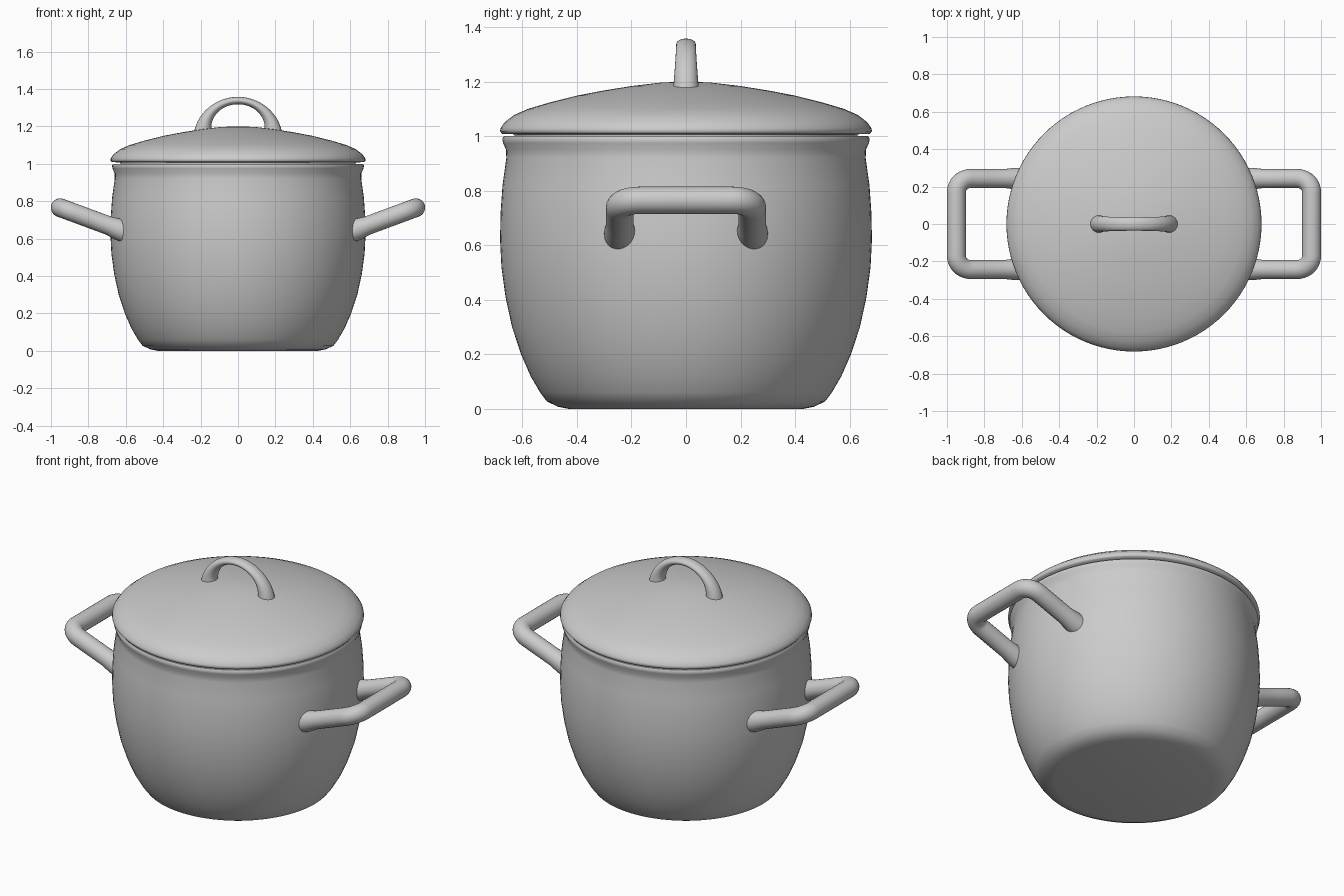
import bpy, bmesh
from math import sin, cos, pi, radians
from mathutils import Vector

cube = bpy.data.objects.get("Cube")
if cube:
    bpy.data.objects.remove(cube, do_unlink=True)

GREY = (0.6, 0.6, 0.6, 1)
metal = bpy.data.materials.new("plain grey")
metal.use_nodes = True
metal.diffuse_color = GREY
metal.node_tree.nodes["Principled BSDF"].inputs["Base Color"].default_value = GREY


def finish(name, bm, angle):
    bmesh.ops.recalc_face_normals(bm, faces=bm.faces)
    mesh = bpy.data.meshes.new(name)
    bm.to_mesh(mesh)
    bm.free()
    mesh.materials.append(metal)
    obj = bpy.data.objects.new(name, mesh)
    bpy.context.collection.objects.link(obj)
    bpy.ops.object.select_all(action='DESELECT')
    obj.select_set(True)
    bpy.context.view_layer.objects.active = obj
    bpy.ops.object.shade_smooth_by_angle(angle=radians(angle))
    return obj


def lathe(name, profile, steps=96):
    """Spin an (r, z) profile around the z axis."""
    bm = bmesh.new()
    verts = [bm.verts.new((r, 0, z)) for r, z in profile]
    edges = [bm.edges.new(pair) for pair in zip(verts, verts[1:])]
    bmesh.ops.spin(bm, geom=verts + edges, cent=(0, 0, 0), axis=(0, 0, 1),
                   angle=2 * pi, steps=steps, use_merge=True)
    bmesh.ops.remove_doubles(bm, verts=bm.verts, dist=0.0001)
    return finish(name, bm, 50)


def sweep(name, path, across, sizes, sides=24):
    """Sweep an ellipse along a flat path; sizes are (in plane, across)."""
    bm = bmesh.new()
    rings = []
    last = len(path) - 1
    for i, (p, (a, b)) in enumerate(zip(path, sizes)):
        tangent = (path[min(i + 1, last)] - path[max(i - 1, 0)]).normalized()
        normal = across.cross(tangent).normalized()
        rings.append([bm.verts.new(p + normal * a * cos(t) + across * b * sin(t))
                      for t in (2 * pi * k / sides for k in range(sides))])
    for r0, r1 in zip(rings, rings[1:]):
        for k in range(sides):
            n = (k + 1) % sides
            bm.faces.new((r0[k], r0[n], r1[n], r1[k]))
    bm.faces.new(rings[0])
    bm.faces.new(rings[-1])
    return finish(name, bm, 60)


# Pot: bellied outer wall, flared lip, inner wall and floor
lathe("pot", [(0, 0), (0.43, 0), (0.47, 0.008), (0.51, 0.027), (0.535, 0.06),
              (0.57, 0.12), (0.605, 0.2), (0.638, 0.3), (0.662, 0.41),
              (0.677, 0.52), (0.682, 0.62), (0.68, 0.72), (0.673, 0.82),
              (0.659, 0.92), (0.66, 0.95), (0.671, 0.975), (0.674, 0.99),
              (0.668, 1.0), (0.64, 1.0), (0.63, 0.92), (0.645, 0.62),
              (0.6, 0.3), (0.5, 0.06), (0, 0.04)])

# Lid: shallow dome with rounded rim and a locating ring underneath
lathe("lid", [(0, 1.2), (0.09, 1.197), (0.2, 1.184), (0.3, 1.168), (0.4, 1.149),
              (0.5, 1.124), (0.58, 1.1), (0.63, 1.078), (0.664, 1.052),
              (0.68, 1.03), (0.682, 1.018), (0.675, 1.009), (0.63, 1.007),
              (0.625, 0.97), (0.605, 0.97), (0.6, 1.02), (0.4, 1.12), (0, 1.17)])

# Lid handle: arch that thickens towards its feet
arch, arch_sizes = [], []
for i in range(49):
    t = pi * i / 48
    arch.append(Vector((-0.187 * cos(t), 0, 1.165 + 0.173 * sin(t))))
    foot = (1 - sin(t)) ** 1.3
    arch_sizes.append((0.02 + 0.029 * foot, 0.036 + 0.012 * foot))
sweep("lid_handle", arch, Vector((0, 1, 0)), arch_sizes)

# Side handles: tilted square loops with rounded corners
INNER, OUTER, HALF, CORNER = 0.58, 0.95, 0.243, 0.075
SLOPE = 0.37


def loop_point(side, x, y):
    return Vector((side * x, y, 0.765 + SLOPE * (x - OUTER)))


for side, name in ((1, "left_handle"), (-1, "right_handle")):
    flat = [(INNER, -HALF), (0.64, -HALF), (0.69, -HALF), (0.78, -HALF)]
    flat += [(OUTER - CORNER + CORNER * sin(t), -HALF + CORNER - CORNER * cos(t))
             for t in (pi / 2 * k / 10 for k in range(11))]
    flat += [(x, -y) for x, y in reversed(flat)]
    path = [loop_point(side, x, y) for x, y in flat]
    across = Vector((-side * SLOPE, 0, 1)).normalized()
    sizes = [(0.057 if x < 0.66 else 0.051, 0.058 if x < 0.66 else 0.05)
             for x, y in flat]
    sweep(name, path, across, sizes)
